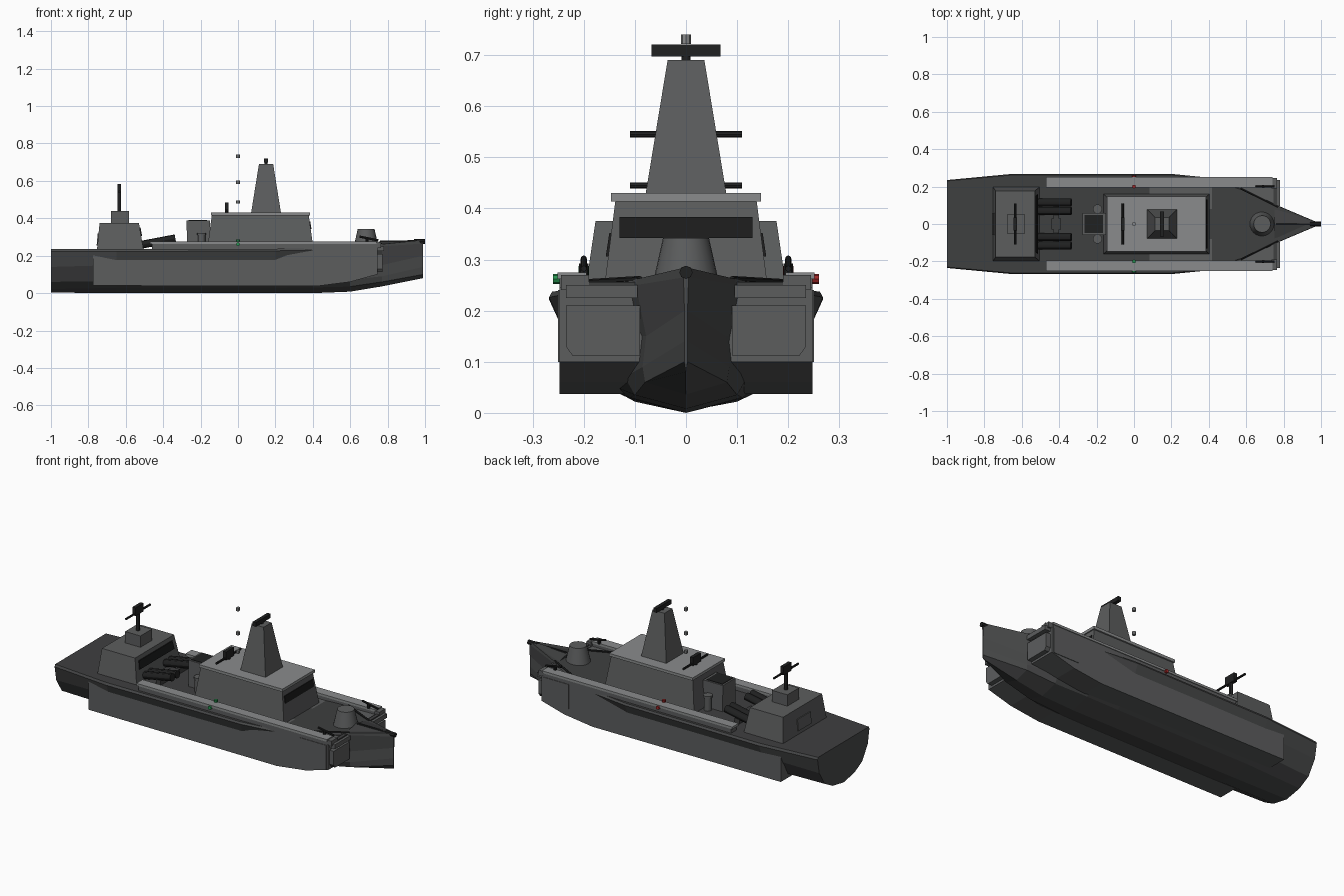
import bpy, bmesh, math
from mathutils import Vector

if "Cube" in bpy.data.objects:
    bpy.data.objects.remove(bpy.data.objects["Cube"])


def mat(name, v):
    m = bpy.data.materials.new(name)
    m.diffuse_color = (v * 0.97, v, v * 1.01, 1)
    return m


HULL, DECK, GREY = mat("hull_grey", .07), mat("deck_grey", .05), mat("house_grey", .11)
ROOF, BLACK, GLASS = mat("light_grey", .26), mat("black", .015), mat("glass", .012)
RED, GREEN = mat("red", .1), mat("green", .1)
RED.diffuse_color = (.35, .02, .02, 1)
GREEN.diffuse_color = (.02, .3, .08, 1)


def mesh(name, verts, faces, m):
    bm = bmesh.new()
    vs = [bm.verts.new(v) for v in verts]
    for f in faces:
        bm.faces.new([vs[i] for i in f])
    bmesh.ops.remove_doubles(bm, verts=bm.verts, dist=1e-5)
    bmesh.ops.recalc_face_normals(bm, faces=bm.faces)
    me = bpy.data.meshes.new(name)
    bm.to_mesh(me)
    bm.free()
    o = bpy.data.objects.new(name, me)
    bpy.context.collection.objects.link(o)
    me.materials.append(m)
    return o


def prism(name, a, b, m):
    """Closed solid between two matching outlines."""
    n = len(a)
    faces = [range(n), range(n, 2 * n)]
    faces += [(i, (i + 1) % n, n + (i + 1) % n, n + i) for i in range(n)]
    return mesh(name, a + b, faces, m)


def taper(name, base, z0, top, z1, m):
    """Block with separate (x0, x1, y0, y1) rectangles at bottom and top."""
    r = lambda q, z: [(q[0], q[2], z), (q[1], q[2], z), (q[1], q[3], z), (q[0], q[3], z)]
    return prism(name, r(base, z0), r(top, z1), m)


def box(name, x0, x1, y0, y1, z0, z1, m):
    q = (x0, x1, min(y0, y1), max(y0, y1))
    return taper(name, q, z0, q, z1, m)


def rod(name, p, q, r, m, r2=None, n=12):
    p, q = Vector(p), Vector(q)
    bpy.ops.mesh.primitive_cone_add(vertices=n, radius1=r, radius2=r if r2 is None else r2,
                                    depth=(q - p).length, location=(p + q) / 2,
                                    rotation=(q - p).to_track_quat('Z', 'Y').to_euler())
    o = bpy.context.object
    o.name = name
    o.data.materials.append(m)
    if n > 8:
        bpy.ops.object.shade_smooth_by_angle()
    return o


# Main hull lofted through half sections from keel to deck edge
stations = [
    (-1.0, [(0, .003), (.10, .022), (.17, .06), (.22, .14), (.235, .222), (.23, .235)]),
    (-.65, [(0, 0), (.11, .028), (.19, .065), (.235, .15), (.268, .222), (.262, .235)]),
    (.20, [(0, 0), (.11, .028), (.19, .065), (.235, .15), (.268, .226), (.262, .237)]),
    (.40, [(0, 0), (.11, .03), (.16, .06), (.20, .15), (.248, .23), (.24, .24)]),
    (.60, [(0, .008), (.10, .035), (.12, .07), (.13, .15), (.18, .24), (.175, .25)]),
    (.77, [(0, .036), (.08, .06), (.085, .09), (.078, .15), (.098, .25), (.096, .262)]),
    (.99, [(0, .08), (.003, .10), (.003, .14), (.003, .20), (.005, .265), (.004, .284)]),
]
verts = []
for x, s in stations:
    verts += [(x, y, z) for y, z in s] + [(x, -y, z) for y, z in s[:0:-1]]
k, n = 11, len(stations)
faces = [range(k), range((n - 1) * k, n * k)]
for i in range(n - 1):
    for j in range(k):
        a, b = i * k + j, i * k + (j + 1) % k
        faces.append((a, b, b + k, a + k))
hull = mesh("hull", verts, faces, HULL)
hull.data.materials.append(DECK)
for f in hull.data.polygons:
    if f.normal.z > .9:
        f.material_index = 1

# Bow ridge with jackstaff end
prism("bow_ridge", [(.75, -.09, .258), (.75, .09, .258), (.75, 0, .276)],
      [(.985, -.003, .278), (.985, .003, .278), (.985, 0, .286)], DECK)
rod("bow_bar", (.76, 0, .276), (.95, 0, .276), .006, BLACK, n=8)
rod("bow_bar_tip", (.94, 0, .275), (1, 0, .275), .013, BLACK, n=8)

for s, side, lamp in ((1, "left", RED), (-1, "right", GREEN)):
    # Side sponson, bottom rising towards the bow
    prof = [(-.775, .04), (.42, .037), (.60, .06), (.745, .1), (.745, .245), (-.775, .226)]
    inner = [(x, s * .08, z) for x, z in prof]
    outer = [(x, s * .247, z) for x, z in prof]
    sp = prism("sponson_" + side, inner, outer, GREY)
    box("sponson_panel_" + side, .57, .735, s * .2, s * .25, .10, .24, GREY)
    cs = [(.09, .112), (.222, .112), (.235, .13), (.235, .21), (.09, .21)]
    prism("sponson_nose_" + side, [(.73, s * y, z) for y, z in cs],
          [(.772, s * y, z) for y, z in cs], GREY)
    box("nose_ledge_" + side, .735, .78, s * .095, s * .235, .225, .25, GREY)
    # Raised walkway with light coping
    box("walkway_wall_" + side, -.46, .735, s * .2, s * .247, .22, .264, GREY)
    box("walkway_top_" + side, -.47, .74, s * .195, s * .251, .262, .275, ROOF)
    box("walkway_end_" + side, .735, .765, s * .19, s * .245, .24, .27, GREY)
    # Breakwater rail on the foredeck
    rod("breakwater_" + side, (.57, s * .19, .256), (.77, s * .09, .262), .006, BLACK, n=6)
    # Deck gun
    rod("small_gun_post_" + side, (.69, s * .2, .27), (.69, s * .2, .292), .009, BLACK, n=8)
    rod("small_gun_barrel_" + side, (.65, s * .2, .302), (.75, s * .2, .282), .006, BLACK, n=8)
    # Navigation lamps
    rod("outer_lamp_" + side, (0, s * .247, .262), (0, s * .26, .262), .010, lamp, n=8)
    rod("inner_lamp_" + side, (0, s * .2, .27), (0, s * .2, .287), .010, lamp, n=8)
    # Inclined launch tubes
    for i, y in enumerate((.07, .115)):
        rod(f"tube_{side}_{i}", (-.52, s * y, .258), (-.335, s * y, .293), .021, BLACK)
    # Vent beside the funnel
    rod("vent_" + side, (-.195, s * .08, .23), (-.195, s * .08, .31), .02, GREY)
    rod("vent_cap_" + side, (-.195, s * .08, .31), (-.195, s * .08, .322), .025, GREY)

# Tube rack
box("tube_rack", -.43, -.40, -.13, .13, .23, .262, DECK)
box("tube_rack_base", -.44, -.39, -.03, .03, .23, .27, DECK)

# Bow gun mount and transverse breakwater
rod("gun_mount", (.685, 0, .24), (.685, 0, .342), .068, GREY, .045, 24)
box("foredeck_breakwater", .745, .765, -.2, .2, .225, .256, DECK)

# Main deckhouse with bridge window
taper("deckhouse", (-.165, .405, -.162, .162), .23, (-.14, .378, -.138, .138), .416, GREY)
box("deckhouse_roof", -.145, .385, -.147, .147, .414, .43, ROOF)
face_x = lambda z: .405 - (z - .23) * .027 / .186
taper("bridge_window", (.36, face_x(.342) + .004, -.13, .13), .342,
      (.36, face_x(.383) + .004, -.13, .13), .383, GLASS)

# Mast and top radar
taper("mast", (.07, .23, -.079, .079), .428, (.112, .188, -.036, .036), .69, GREY)
rod("radar_post", (.15, 0, .685), (.15, 0, .70), .009, BLACK)
box("radar_bar", .14, .16, -.067, .067, .697, .721, BLACK)

# Aft house
taper("aft_house", (-.755, -.503, -.2, .2), .22, (-.74, -.53, -.177, .177), .375, GREY)
taper("aft_window", (-.6, -.513, -.157, .157), .306, (-.6, -.521, -.15, .15), .352, GLASS)
taper("aft_door", (-.756, -.7, -.06, .06), .255, (-.750, -.7, -.06, .06), .32, GREY)
box("aft_pedestal", -.68, -.583, -.052, .052, .37, .44, GREY)

# Rotating antennas: post, crossbar and housing
for name, x, z0, zb in (("mid_antenna", -.06, .428, .445), ("aft_antenna", -.635, .438, .545)):
    rod(name + "_post", (x, 0, z0), (x, 0, zb + .01), .010, BLACK)
    rod(name + "_crossbar", (x, -.11, zb), (x, .11, zb), .006, BLACK, n=8)
    box(name + "_housing", x - .01, x + .01, -.036, .036, zb - .008, zb + .039, BLACK)

# Funnel with dark top
prism("funnel", [(x, -.058, z) for x, z in ((-.272, .23), (-.15, .23), (-.15, .387), (-.275, .387))],
      [(x, .058, z) for x, z in ((-.272, .23), (-.15, .23), (-.15, .387), (-.275, .387))], GREY)
box("funnel_opening", -.265, -.165, -.048, .048, .383, .39, BLACK)

# Masthead lights on the centreline
for i, z in enumerate((.487, .593, .731)):
    rod(f"masthead_light_{i}", (0, 0, z - .009), (0, 0, z + .009), .010, ROOF, n=8)

for m in bpy.data.materials:
    if m.users and not m.is_grease_pencil:
        m.use_nodes = True
        m.node_tree.nodes["Principled BSDF"].inputs["Base Color"].default_value = m.diffuse_color
